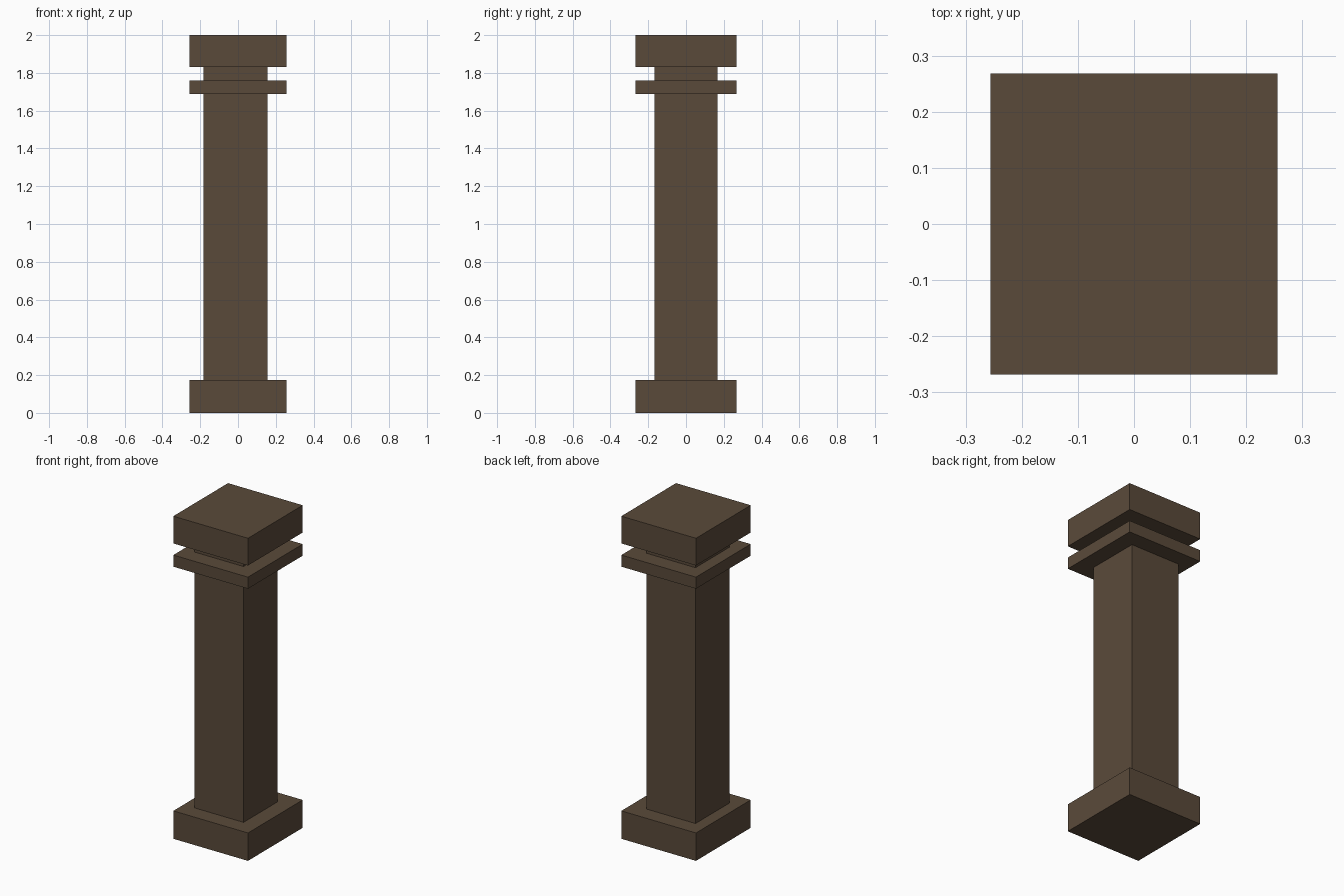
import bpy

if "Cube" in bpy.data.objects:
    bpy.data.objects.remove(bpy.data.objects["Cube"])

# single brown stone colour
brown = bpy.data.materials.new("dark_brown")
brown.diffuse_color = (0.102, 0.0685, 0.0423, 1)
brown.use_nodes = True
brown.node_tree.nodes["Principled BSDF"].inputs["Base Color"].default_value = brown.diffuse_color


def box(name, x0, x1, half_y, z0, z1):
    bpy.ops.mesh.primitive_cube_add(size=1, location=((x0 + x1) / 2, 0, (z0 + z1) / 2))
    ob = bpy.context.object
    ob.name = name
    ob.scale = (x1 - x0, 2 * half_y, z1 - z0)
    bpy.ops.object.transform_apply(location=False, rotation=False, scale=True)
    ob.data.materials.append(brown)


W, D = 0.256, 0.268          # half width and half depth of the slabs
SX0, SX1, SD = -0.182, 0.155, 0.167  # shaft sits slightly off centre
BASE, RING0, RING1, CAP = 0.173, 1.687, 1.759, 1.831

# square slabs
for name, z0, z1 in (("base", 0, BASE), ("collar", RING0, RING1), ("capital", CAP, 2)):
    box(name, -W, W, D, z0, z1)

# shaft and the short neck above the collar
box("shaft", SX0, SX1, SD, BASE, RING0)
box("neck", SX0, SX1, SD, RING1, CAP)
